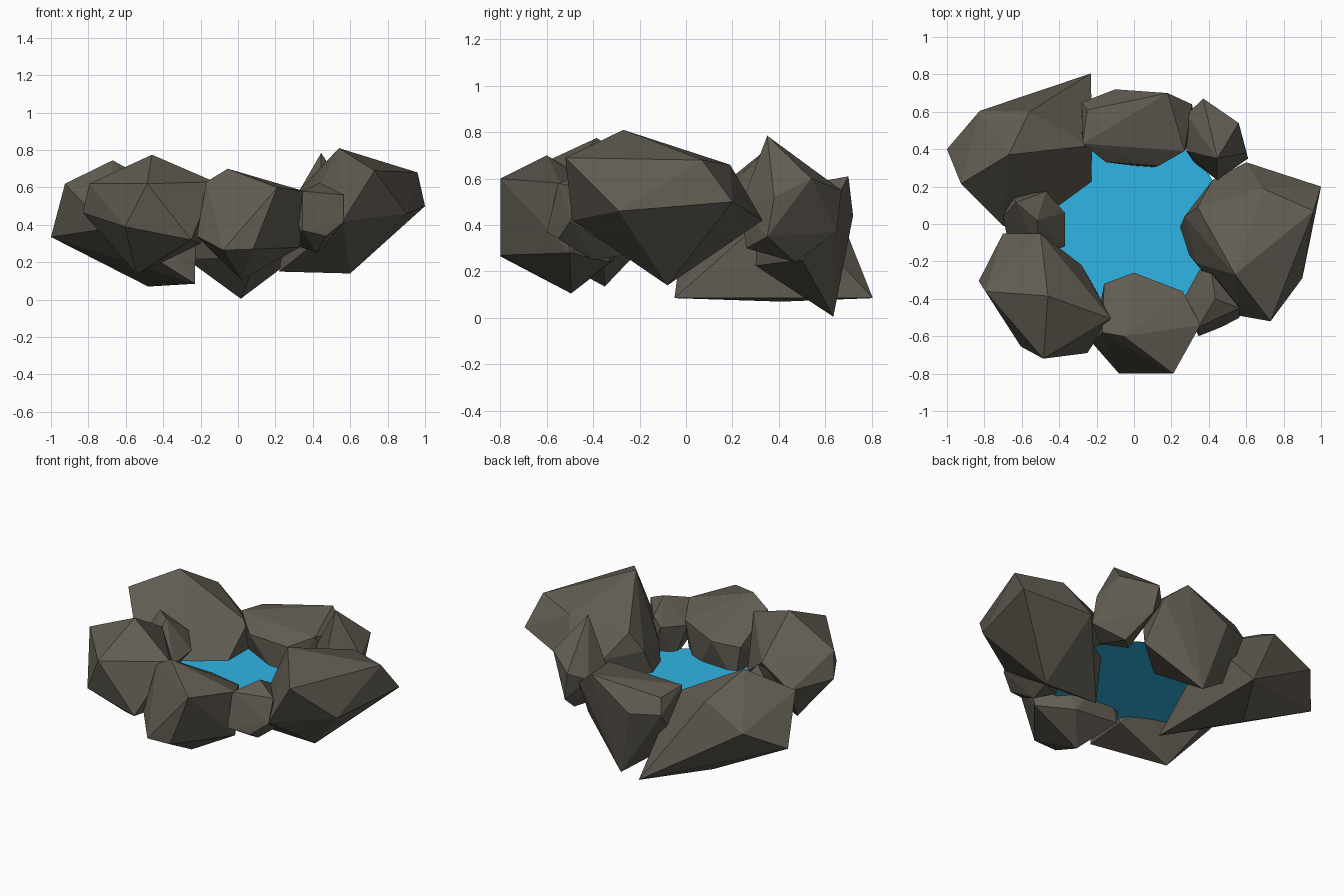
import bpy, bmesh


def material(name, rgb):
    m = bpy.data.materials.new(name)
    m.diffuse_color = (*rgb, 1)
    return m


STONE = material("stone", (0.12, 0.108, 0.085))
WATER = material("water", (0.03, 0.46, 0.78))


def finish(name, bm, mat):
    me = bpy.data.meshes.new(name)
    bm.to_mesh(me)
    bm.free()
    me.materials.append(mat)
    bpy.context.collection.objects.link(bpy.data.objects.new(name, me))


def rock(name, *corners):
    """Faceted boulder: convex hull around a few corner points."""
    bm = bmesh.new()
    for c in corners:
        bm.verts.new(c)
    bmesh.ops.convex_hull(bm, input=bm.verts)
    loose = [v for v in bm.verts if not v.link_faces]
    bmesh.ops.delete(bm, geom=loose, context='VERTS')
    bmesh.ops.recalc_face_normals(bm, faces=bm.faces)
    finish(name, bm, STONE)


# big boulder on the right
rock("right_rock", (1, .20, .50), (.96, .07, .68), (.73, -.52, .69), (.54, -.27, .81),
     (.90, -.29, .46), (.60, -.08, .14), (.60, .33, .42), (.27, .04, .48), (.42, .235, .46),
     (.69, .19, .66), (.34, .09, .60), (.22, -.08, .15), (.56, -.49, .42), (.335, -.21, .42))

# front boulder
rock("front_rock", (-.055, -.60, .70), (.21, -.80, .60), (-.08, -.80, .265), (.08, -.80, .27),
     (.02, -.495, .105), (.33, -.50, .28), (.355, -.54, .58), (-.22, -.64, .34),
     (-.17, -.58, .63), (0, -.26, .50), (-.16, -.32, .48), (.26, -.36, .53),
     (-.13, -.31, .25), (.16, -.33, .24))

# front left boulder
rock("front_left_rock", (-.46, -.385, .775), (-.485, -.72, .62), (-.605, -.655, .39),
     (-.25, -.69, .32), (-.54, -.35, .135), (-.83, -.305, .465), (-.795, -.36, .62),
     (-.125, -.505, .63), (-.70, -.05, .45), (-.50, -.05, .58), (-.28, -.22, .40),
     (-.20, -.36, .30))

# small stone on the left
rock("left_stone", (-.63, .115, .59), (-.65, .15, .45), (-.47, .175, .48), (-.37, .06, .42),
     (-.37, -.12, .40), (-.70, .04, .45), (-.68, -.06, .38), (-.52, .02, .60),
     (-.52, 0, .22), (-.50, -.17, .48))

# back left slab with a low pointed base
rock("back_left_rock", (-.23, .805, .085), (-.925, .215, .62), (-1, .40, .335),
     (-.67, .37, .745), (-.48, .41, .07), (-.23, -.05, .085), (-.825, .605, .46),
     (-.225, .42, .50), (-.56, .60, .60), (-.70, -.01, .38))

# back boulder with a downward spike
rock("back_rock", (-.28, .65, .45), (-.10, .72, .44), (.18, .70, .61), (.31, .64, .50),
     (.27, .39, .55), (.13, .31, .48), (-.15, .33, .48), (-.275, .43, .56),
     (-.25, .61, .54), (.015, .635, .005), (.10, .30, .225),
     (.34, .50, .25), (-.28, .50, .22))

# back right stone
rock("back_right_stone", (.445, .35, .785), (.37, .67, .55), (.56, .54, .60), (.61, .35, .35),
     (.445, .235, .48), (.28, .39, .50), (.28, .585, .50), (.46, .47, .24),
     (.40, .65, .37), (.44, .48, .68), (.60, .38, .52), (.32, .33, .30), (.48, .26, .30))

# front right stone
rock("front_right_stone", (.35, -.245, .50), (.415, -.265, .55), (.435, -.40, .625),
     (.565, -.45, .56), (.565, -.50, .415), (.47, -.55, .34), (.345, -.60, .37),
     (.345, -.55, .58), (.265, -.40, .48), (.42, -.40, .25), (.31, -.33, .29), (.45, -.26, .27))

# water surface
bm = bmesh.new()
bmesh.ops.create_circle(bm, cap_ends=True, segments=16, radius=.49)
bmesh.ops.translate(bm, verts=bm.verts, vec=(0, 0, .33))
finish("water", bm, WATER)
